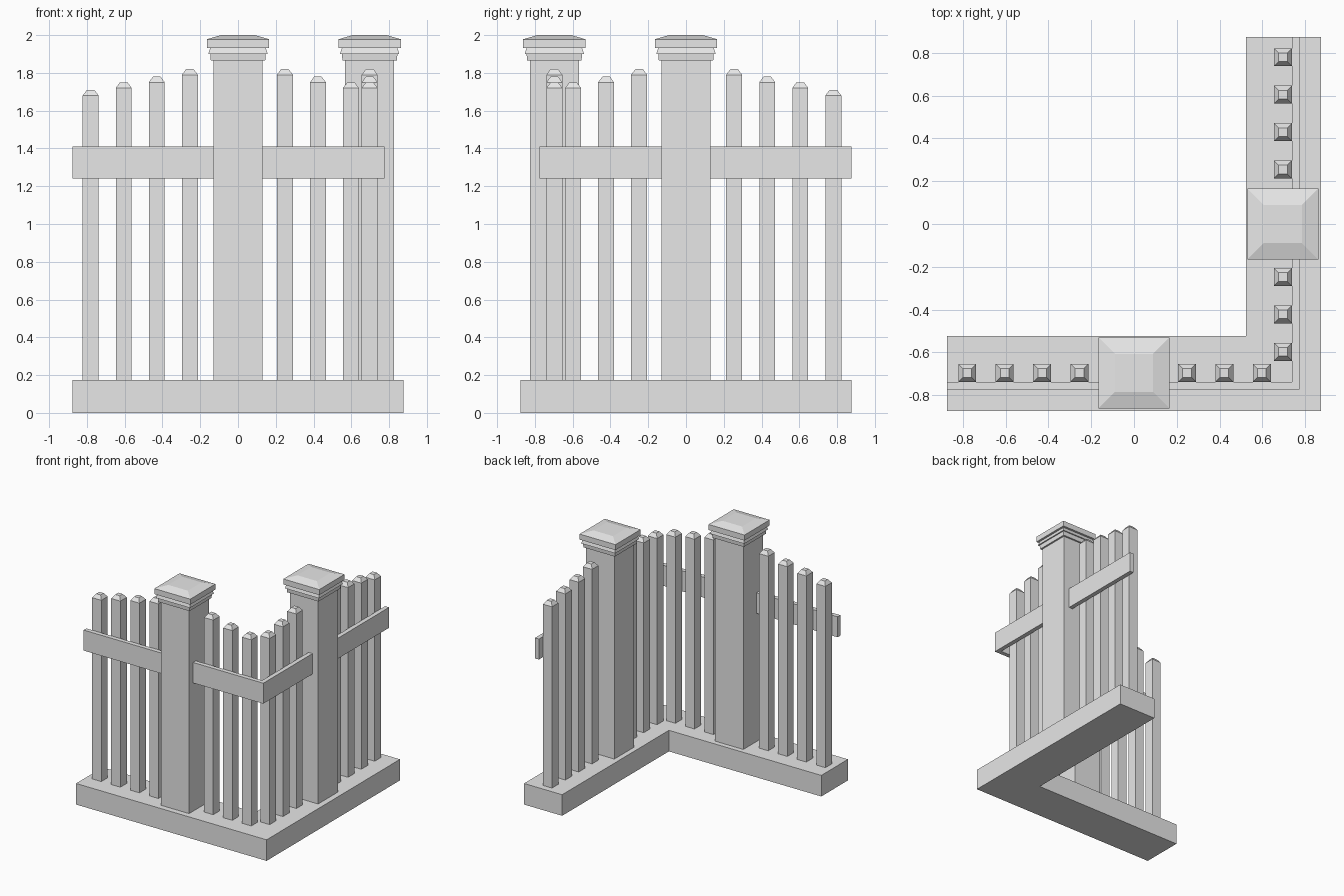
import bpy
import bmesh

cube = bpy.data.objects.get("Cube")
if cube:
    bpy.data.objects.remove(cube, do_unlink=True)

grey = bpy.data.materials.new("plain_grey")
grey.use_nodes = True
grey.diffuse_color = (0.8, 0.8, 0.8, 1)
grey.node_tree.nodes["Principled BSDF"].inputs["Base Color"].default_value = (0.8, 0.8, 0.8, 1)


def finish(name, bm):
    bmesh.ops.recalc_face_normals(bm, faces=bm.faces)
    mesh = bpy.data.meshes.new(name)
    bm.to_mesh(mesh)
    bm.free()
    mesh.materials.append(grey)
    obj = bpy.data.objects.new(name, mesh)
    bpy.context.collection.objects.link(obj)
    return obj


def square_stack(name, x, y, profile):
    """Loft square rings given as (half width, height)."""
    bm = bmesh.new()
    rings = [[bm.verts.new((x + sx * h, y + sy * h, z))
              for sx, sy in ((-1, -1), (1, -1), (1, 1), (-1, 1))]
             for h, z in profile]
    for low, high in zip(rings, rings[1:]):
        for i in range(4):
            j = (i + 1) % 4
            bm.faces.new((low[i], low[j], high[j], high[i]))
    bm.faces.new(rings[0][::-1])
    bm.faces.new(rings[-1])
    return finish(name, bm)


def corner_slab(name, end, outer, inner, z0, z1):
    """Extrude an L-shaped outline wrapping the front and left sides."""
    outline = [(-end, -outer), (outer, -outer), (outer, end),
               (inner, end), (inner, -inner), (-end, -inner)]
    bm = bmesh.new()
    face = bm.faces.new([bm.verts.new((x, y, z0)) for x, y in outline])
    top = bmesh.ops.extrude_face_region(bm, geom=[face])["geom"]
    bmesh.ops.translate(bm, vec=(0, 0, z1 - z0),
                        verts=[v for v in top if isinstance(v, bmesh.types.BMVert)])
    # keep the underside closed
    if not face.is_valid or len(bm.faces) < 8:
        bm.verts.ensure_lookup_table()
        bm.faces.new(bm.verts[:6])
    return finish(name, bm)


BASE_TOP = 0.175
LINE = 0.697

# Base and rail
corner_slab("base", 0.875, 0.875, 0.525, 0, BASE_TOP)
corner_slab("rail", 0.875, 0.775, 0.739, 1.24, 1.41)

# Posts with flared collar and bevelled cap
post_profile = [(0.13, BASE_TOP), (0.13, 1.865), (0.144, 1.865), (0.147, 1.9),
                (0.157, 1.9), (0.147, 1.932), (0.165, 1.932), (0.165, 1.978),
                (0.09, 2.0)]
# Pickets rise towards the posts
pickets = [(-0.78, 1.71), (-0.605, 1.75), (-0.43, 1.78), (-0.255, 1.82),
           (0.248, 1.82), (0.423, 1.78), (0.598, 1.75)]

for side in ("front", "left"):
    def place(along):
        return (along, -LINE) if side == "front" else (LINE, -along)

    square_stack(side + "_post", *place(0), post_profile)
    for i, (along, top) in enumerate(pickets):
        square_stack(f"{side}_picket_{i + 1}", *place(along),
                     [(0.042, BASE_TOP), (0.042, top - 0.03), (0.02, top)])
